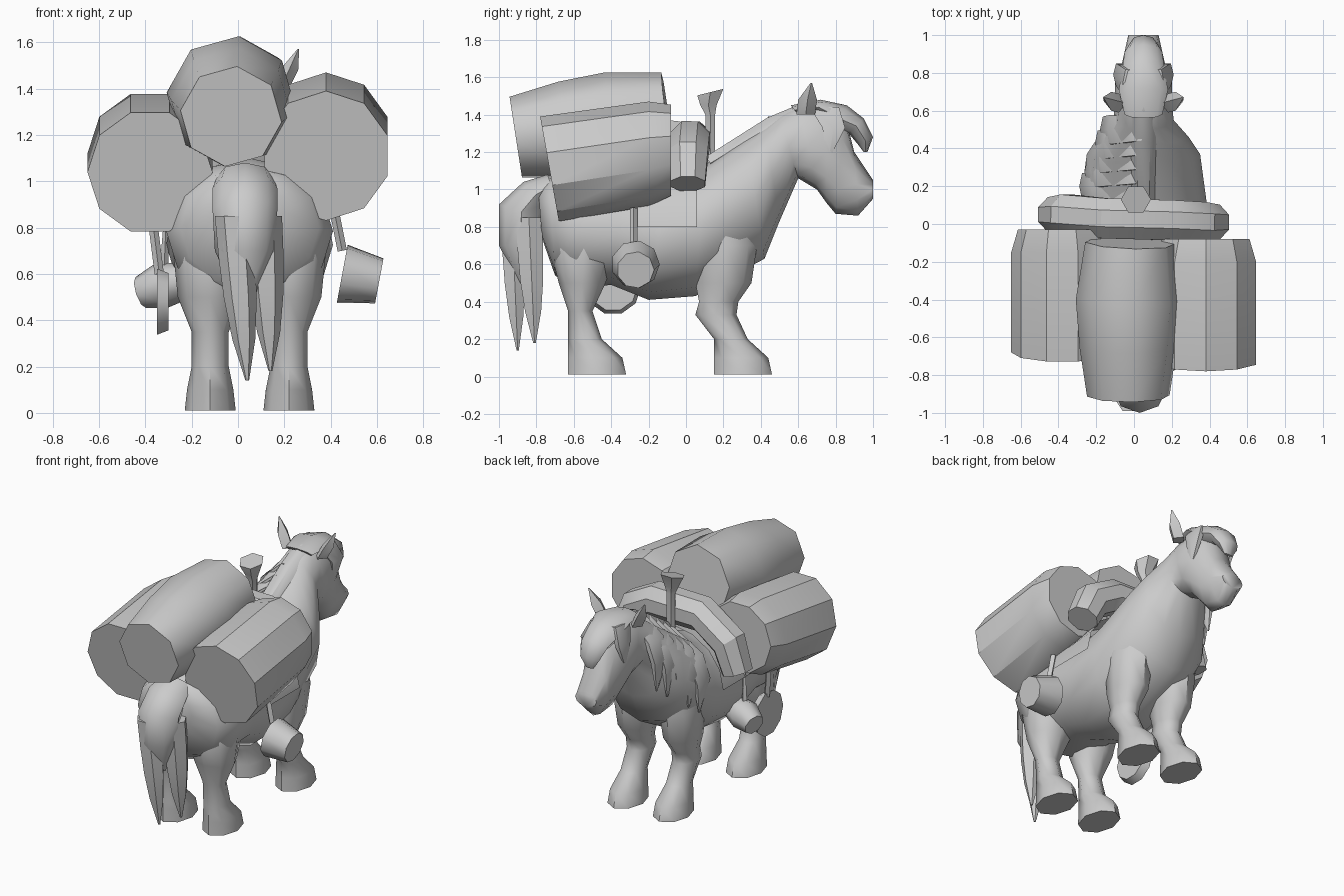
import bpy, bmesh, math
from mathutils import Vector as V

cube = bpy.data.objects.get("Cube")
if cube:
    bpy.data.objects.remove(cube)

grey = bpy.data.materials.new("plain grey")
grey.use_nodes = True
grey.diffuse_color = (0.6, 0.6, 0.6, 1)
grey.node_tree.nodes["Principled BSDF"].inputs["Base Color"].default_value = grey.diffuse_color
MID = 0.05  # the animal stands slightly off centre


def oval(centre, across, up, sides=8, turn=0.0):
    """Ring of points around a centre, spanned by two half-axes."""
    angles = [2 * math.pi * (i + turn) / sides for i in range(sides)]
    return [V(centre) + V(across) * math.cos(a) + V(up) * math.sin(a) for a in angles]


def flat_oval(x, y, z, half_width, half_depth, sides=8):
    """Level ring of points."""
    return oval((x, y, z), (half_width, 0, 0), (0, half_depth, 0), sides)


def loft(name, rings, angle=50, closed=True):
    """Skin a list of equal rings and cap both ends."""
    bm = bmesh.new()
    rows = [[bm.verts.new(point) for point in ring] for ring in rings]
    count = len(rows[0])
    for lower, upper in zip(rows, rows[1:]):
        for i in range(count if closed else count - 1):
            j = (i + 1) % count
            bm.faces.new((lower[i], lower[j], upper[j], upper[i]))
    if closed:
        bm.faces.new(rows[0][::-1])
        bm.faces.new(rows[-1])
    bmesh.ops.recalc_face_normals(bm, faces=bm.faces)
    mesh = bpy.data.meshes.new(name)
    bm.to_mesh(mesh)
    bm.free()
    obj = bpy.data.objects.new(name, mesh)
    bpy.context.collection.objects.link(obj)
    mesh.materials.append(grey)
    bpy.ops.object.select_all(action='DESELECT')
    obj.select_set(True)
    bpy.context.view_layer.objects.active = obj
    bpy.ops.object.shade_smooth_by_angle(angle=math.radians(angle))


def tube(name, points, radii, sides=8, angle=45, turn=0.0, side=(0, 1, 0)):
    """Loft round rings along a path, square to its direction."""
    path = [V(point) for point in points]
    rings = []
    for i, point in enumerate(path):
        ahead, behind = path[min(i + 1, len(path) - 1)], path[max(i - 1, 0)]
        direction = (ahead - behind).normalized()
        across = (V(side) - direction * direction.dot(V(side))).normalized()
        up = direction.cross(across)
        rings.append(oval(point, across * radii[i], up * radii[i], sides, turn))
    loft(name, rings, angle)


def side_rings(sections, x=MID, sides=8, drift=0.0):
    """Rings given by top (y, z), bottom (y, z) and half width, drifting sideways."""
    rings = []
    for i, (top_y, top_z, low_y, low_z, width) in enumerate(sections):
        top, low = V((0, top_y, top_z)), V((0, low_y, low_z))
        shift = V((x + drift * i / (len(sections) - 1), 0, 0))
        rings.append(oval((top + low) / 2 + shift, (width, 0, 0), (top - low) / 2, sides))
    return rings


# Body, neck and head in one skin
loft("body", side_rings([
    (-.79, 1, -.77, .74, .15), (-.73, 1.06, -.7, .54, .3),
    (-.55, 1.1, -.6, .47, .36), (-.35, 1.06, -.4, .49, .35),
    (-.1, 1.04, -.2, .41, .36), (.1, 1.13, .05, .43, .34),
    (.32, 1.28, .42, .63, .3), (.42, 1.34, .5, .83, .24),
    (.5, 1.4, .6, 1.06, .16), (.6, 1.46, .7, 1, .15),
    (.75, 1.47, .75, .93, .15), (.85, 1.4, .8, .87, .12),
    (.9, 1.2, .92, .86, .1), (1, 1.05, 1, .95, .08)], sides=12), 60)


def leg(name, side, heel, upper):
    """Upper rings (back, front, z, half width, all relative to the heel), then the hoof."""
    hoof = [(0, .18, .2, .08), (0, .29, .1, .1), (0, .31, .01, .11)]
    rings = []
    for back, front, z, width in upper + hoof:
        rings.append(flat_oval(MID + side * .17, heel + (back + front) / 2, z, width, (front - back) / 2))
    loft(name, rings, 55)


for side, word in ((1, "left"), (-1, "right")):
    leg(f"hind_leg_{word}", side, -.63, [
        (0, .3, .9, .13), (-.1, .27, .7, .16), (-.05, .2, .5, .14), (0, .13, .35, .08)])
    leg(f"front_leg_{word}", side, .15, [
        (-.1, .2, .9, .1), (-.1, .23, .7, .13), (-.1, .2, .5, .11),
        (-.08, .13, .4, .08), (-.1, .12, .33, .08)])
    # Ears and the cheek locks beside the forelock
    ear = MID + side * .13
    loft(f"ear_{word}", [
        flat_oval(ear, .64, 1.4, .04, .05, 4),
        flat_oval(ear + side * .04, .65, 1.48, .04, .05, 4),
        flat_oval(ear + side * .08, .67, 1.57, .004, .004, 4)])
    loft(f"cheek_lock_{word}", [
        flat_oval(ear - side * .05, .74, 1.44, .03, .09, 6),
        flat_oval(ear, .79, 1.33, .03, .07, 6),
        flat_oval(ear, .76, 1.16, .005, .005, 6)])

# Forelock falling over the brow
loft("forelock", side_rings([
    (.56, 1.45, .6, 1.4, .1), (.72, 1.48, .7, 1.4, .13), (.86, 1.45, .8, 1.3, .11),
    (.95, 1.38, .87, 1.3, .1), (1, 1.28, .92, 1.24, .07), (.97, 1.2, .95, 1.2, .03)]))

# Mane crest and the pointed locks lying along one side of the neck
loft("mane_crest", side_rings([
    (.1, 1.18, .16, 1.1, .06), (.43, 1.39, .5, 1.3, .07), (.56, 1.44, .6, 1.4, .06)], sides=6))
for k in range(5):
    t = k / 4
    y, reach = .2 + .3 * t, .31 - .11 * t
    crest, middle = 1.19 + .2 * t, .9 + .23 * t
    loft(f"mane_lock_{k + 1}", [
        flat_oval(MID - .02, y, crest, .02, .07, 6),
        flat_oval(MID - .8 * reach, y, (crest + middle) / 2, .03, .09, 6),
        flat_oval(MID - reach, y, middle, .03, .08, 6),
        flat_oval(MID - reach, y + .03, middle - .2, .006, .006, 6)])

# Tail: root, then two tapering strands
loft("tail", side_rings([
    (-.74, 1.08, -.7, .96, .12), (-.87, 1.04, -.74, .9, .14), (-1, .92, -.76, .84, .14),
    (-1, .7, -.77, .7, .13), (-.9, .5, -.85, .5, .04)], x=.03))


def strand(name, x, drift, back, front, tip):
    """Tail strand narrowing from a shared height down to its tip."""
    rings = []
    for i in range(5):
        t = i / 4
        z = .85 + (tip - .85) * t
        size = 1 - t ** 3 * .9
        y = (back + front) / 2 + .03 * t
        rings.append(flat_oval(x + drift * t, y, z, .08 * size, size * (front - back) / 2, 6))
    loft(name, rings)


strand("tail_outer_strand", -.02, .06, -1, -.86, .14)
strand("tail_inner_strand", .11, .03, -.92, -.76, .18)

# Saddle cloth arching over the back
arch = [math.pi * i / 8 for i in range(9)]
loft("saddle_cloth",
     [[V((MID + .37 * math.cos(a), y, .8 + height * math.sin(a))) for a in arch]
      for y, height in ((-.28, .29), (-.12, .3), (.06, .34))], closed=False)

# Large bedroll on top
tube("bedroll", [(-.03, -.91, 1.28), (-.03, -.65, 1.32), (-.03, -.4, 1.35), (-.02, -.1, 1.39)],
     [.22, .26, .28, .24], angle=50, turn=.15, side=(1, 0, 0))


def pack(name, side, y, z, radius, turn):
    """Rounded pack rising forward, with a leaning rear face and a closed-in front."""
    rings = []
    for along, rise, lean, scale in ((-.73, 0, .05, 1), (-.2, .08, 0, 1), (-.08, .1, 0, .87)):
        size = radius * scale
        rings.append(oval((side * .38, y + along, z + rise), (size, 0, 0), (0, -lean, size), 10, turn))
    loft(name, rings, 35)


pack("side_pack_left", 1, 0, 1.11, .28, .5)
pack("side_pack_right", -1, .05, 1.04, .27, 0)

# Blanket roll draped across the withers
tube("blanket_roll",
     [(-.42, .05, .95), (-.36, .05, 1.13), (-.15, .03, 1.26),
      (.2, .02, 1.26), (.35, .01, 1.18), (.42, .01, 1.03)],
     [.1] + [.115] * 4 + [.1], angle=30, turn=.5)

# Flared saddle horn
loft("saddle_horn", [
    flat_oval(.02, .13, 1.1, .03, .03, 6), flat_oval(.02, .13, 1.4, .03, .03, 6),
    flat_oval(.02, .12, 1.45, .05, .05, 6),
    oval((.01, .13, 1.52), (.08, 0, 0), (0, .08, .02), 6)], 35)

# Hanging bucket on the left with its strap
tube("bucket", [(.45, -.27, .6), (.61, -.27, .57)], [.13, .1], sides=9)
tube("bucket_strap", [(.41, -.28, .9), (.45, -.28, .7)], [.02, .02], sides=4)

# Hanging mug and flat pan on the right with their straps
tube("mug", [(-.23, -.19, .57), (-.33, -.16, .55), (-.42, -.13, .52)], [.08, .1, .07])
tube("mug_strap", [(-.31, -.18, .84), (-.32, -.17, .6)], [.01, .02], sides=4)
tube("pan", [(-.3, -.39, .48), (-.35, -.39, .48)], [.13, .15], sides=10)
tube("pan_handle", [(-.37, -.36, .84), (-.34, -.38, .6)], [.02, .02], sides=4)
